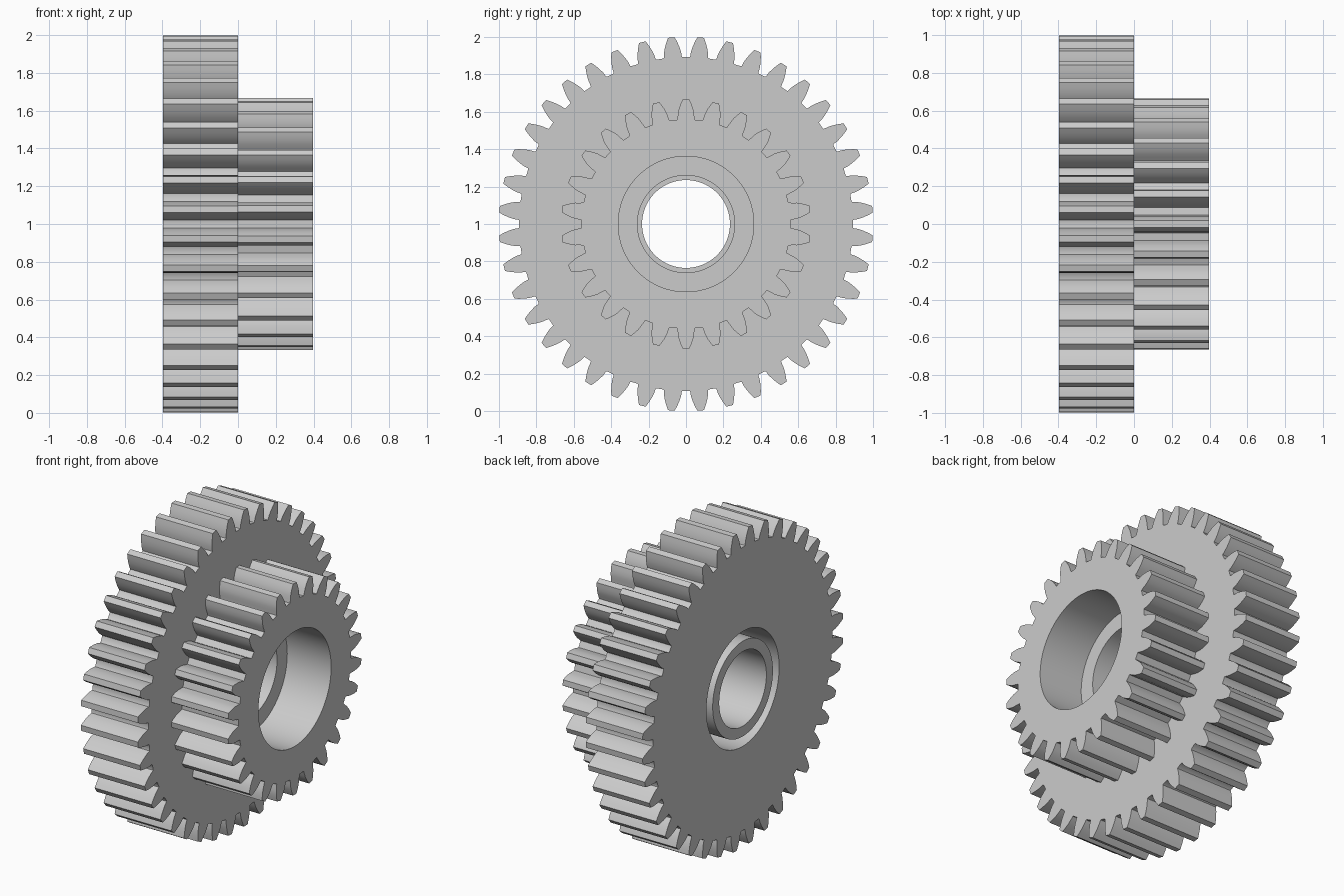
import bpy, bmesh, math

cube = bpy.data.objects.get("Cube")
if cube:
    bpy.data.objects.remove(cube, do_unlink=True)

steel = bpy.data.materials.new("light_grey_steel")
steel.use_nodes = True
grey = (0.6, 0.6, 0.6, 1)
steel.diffuse_color = grey
steel.node_tree.nodes["Principled BSDF"].inputs["Base Color"].default_value = grey

MODULE = 2 / 42          # shared by both gears
PRESSURE = math.radians(20)
FLANK_STEPS = 5
BORE, SEAT, WEB = 0.26, 0.362, 0.09


def involute(a):
    return math.tan(a) - a


def tooth_loop(teeth, phase):
    """Involute gear outline as (radius, angle) pairs."""
    pitch_r = teeth * MODULE / 2
    base = pitch_r * math.cos(PRESSURE)
    tip, root = pitch_r + MODULE, pitch_r - 1.25 * MODULE
    low = max(base, root)
    flank = []
    for i in range(FLANK_STEPS):
        r = low + (tip - low) * i / (FLANK_STEPS - 1)
        half = math.pi / (2 * teeth) + involute(PRESSURE) - involute(math.acos(min(1, base / r)))
        flank.append((r, half))
    flank.insert(0, (root, flank[0][1] * 1.12))
    loop = []
    for t in range(teeth):
        mid = phase + 2 * math.pi * t / teeth
        loop += [(r, mid - h) for r, h in flank]
        loop += [(r, mid + h) for r, h in reversed(flank)]
    return loop


def circle_loop(radius, count, start):
    return [(radius, start + 2 * math.pi * i / count) for i in range(count)]


def loft(name, rings):
    """Join successive (x, loop) rings into a closed tube around the x axis."""
    bm = bmesh.new()
    loops = [[bm.verts.new((x, r * math.cos(a), 1 + r * math.sin(a))) for r, a in loop]
             for x, loop in rings]
    for k, a in enumerate(loops):
        b = loops[(k + 1) % len(loops)]
        for i in range(len(a)):
            j = (i + 1) % len(a)
            bm.faces.new((a[i], a[j], b[j], b[i]))
    bmesh.ops.recalc_face_normals(bm, faces=bm.faces)
    mesh = bpy.data.meshes.new(name)
    bm.to_mesh(mesh)
    bm.free()
    mesh.materials.append(steel)
    obj = bpy.data.objects.new(name, mesh)
    bpy.context.collection.objects.link(obj)
    bpy.ops.object.select_all(action='DESELECT')
    obj.select_set(True)
    bpy.context.view_layer.objects.active = obj
    bpy.ops.object.shade_smooth_by_angle(angle=math.radians(25))
    return obj


def gear(name, teeth, phase, face_x):
    """Gear from x = 0 to face_x, with a bearing seat open at face_x."""
    outline = tooth_loop(teeth, phase)
    start = outline[0][1]
    seat = circle_loop(SEAT, len(outline), start)
    bore = circle_loop(BORE, len(outline), start)
    web_x = math.copysign(WEB, face_x)
    return loft(name, [(0, outline), (face_x, outline), (face_x, seat),
                       (web_x, seat), (web_x, bore), (0, bore)])


# Two stacked gears; the large one has a gap at the top, the small one a tooth
gear("large_gear", 40, math.pi / 40, -0.396)
gear("small_gear", 26, math.pi / 2, 0.396)

# Bushing standing in the seat of the large gear
outer, inner = circle_loop(0.30, 96, 0), circle_loop(0.235, 96, 0)
loft("bushing", [(-0.396, outer), (-WEB, outer), (-WEB, inner), (-0.396, inner)])
